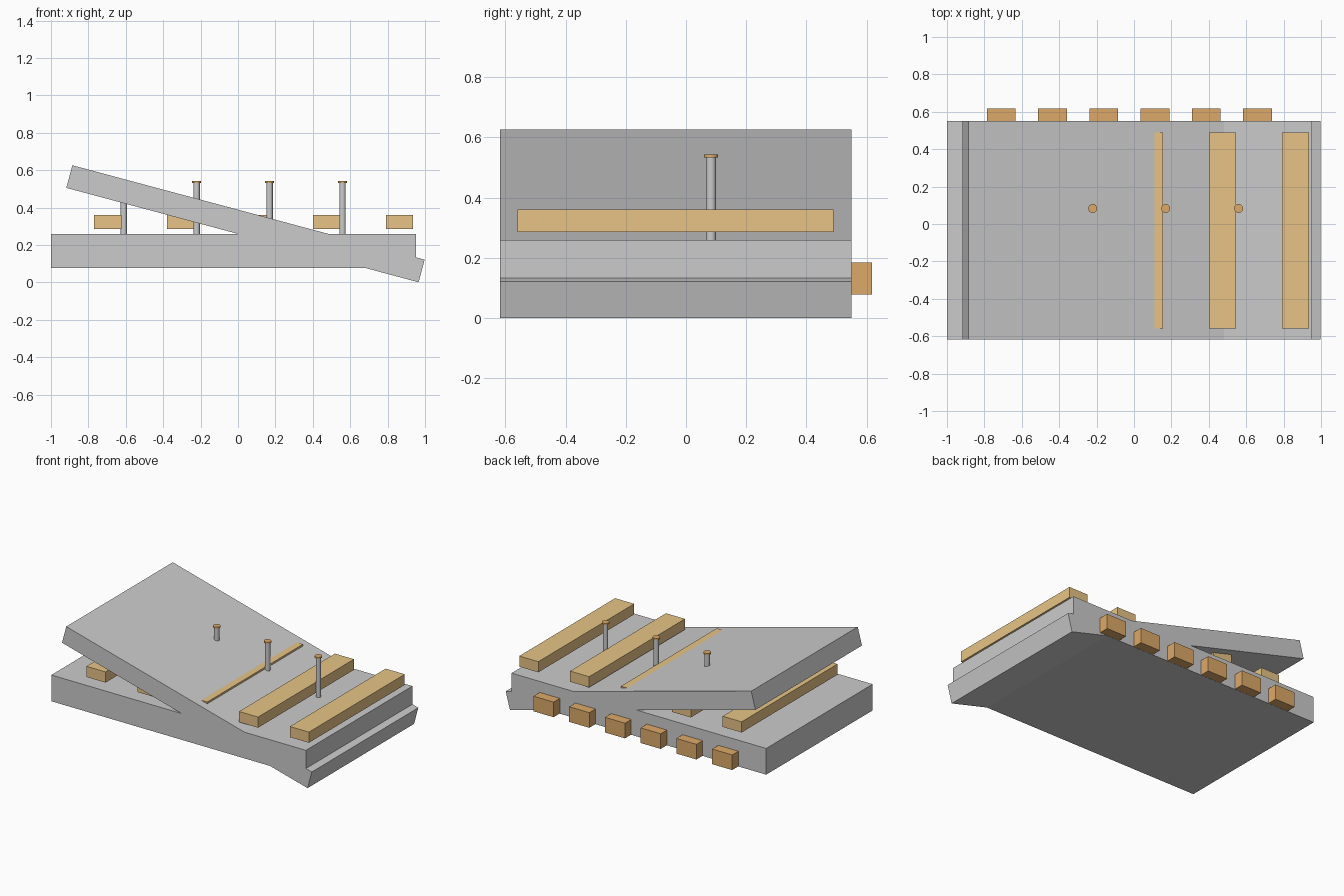
import bpy
import math

if "Cube" in bpy.data.objects:
    bpy.data.objects.remove(bpy.data.objects["Cube"])


def material(name, color):
    m = bpy.data.materials.new(name)
    m.diffuse_color = color
    m.use_nodes = True
    m.node_tree.nodes["Principled BSDF"].inputs["Base Color"].default_value = m.diffuse_color
    return m


light_wood = material("light_wood", (0.80, 0.55, 0.24, 1))
copper = material("copper", (0.72, 0.40, 0.14, 1))


def box(name, x, y, z, mat=None):
    """Box from (min, max) ranges on each axis."""
    bpy.ops.mesh.primitive_cube_add(size=1, location=[sum(r) / 2 for r in (x, y, z)])
    o = bpy.context.object
    o.name = name
    o.scale = [r[1] - r[0] for r in (x, y, z)]
    bpy.ops.object.transform_apply(location=False, rotation=False, scale=True)
    if mat:
        o.data.materials.append(mat)
    return o


def rod(name, x, y, z, radius, mat=None):
    bpy.ops.mesh.primitive_cylinder_add(vertices=16, radius=radius, depth=z[1] - z[0],
                                        location=(x, y, sum(z) / 2))
    o = bpy.context.object
    o.name = name
    bpy.ops.object.shade_smooth_by_angle(angle=math.radians(40))
    if mat:
        o.data.materials.append(mat)


# Base slab and the tilted lid passing through it
depth = (-0.617, 0.55)
box("base_slab", (-1.0, 0.953), depth, (0.078, 0.26))
lid = box("tilted_lid", (-0.935, 1.015), depth, (0.2512, 0.3762))
lid.rotation_euler.y = math.radians(15)

# Long bars floating just above the base
for i in range(5):
    x = -0.697 + 0.39 * i
    box(f"bar_{i + 1}", (x - 0.073, x + 0.073), (-0.56, 0.49), (0.286, 0.36), light_wood)

# Pins with small caps standing between the bars
for i in range(4):
    x = -0.611 + 0.39 * i
    rod(f"pin_{i + 1}", x, 0.083, (0.25, 0.535), 0.017)
    rod(f"pin_cap_{i + 1}", x, 0.083, (0.533, 0.543), 0.024, copper)

# Row of blocks along the back edge
for i in range(6):
    x = -0.71 + 0.274 * i
    box(f"back_block_{i + 1}", (x - 0.077, x + 0.077), (0.549, 0.618), (0.079, 0.184), copper)
